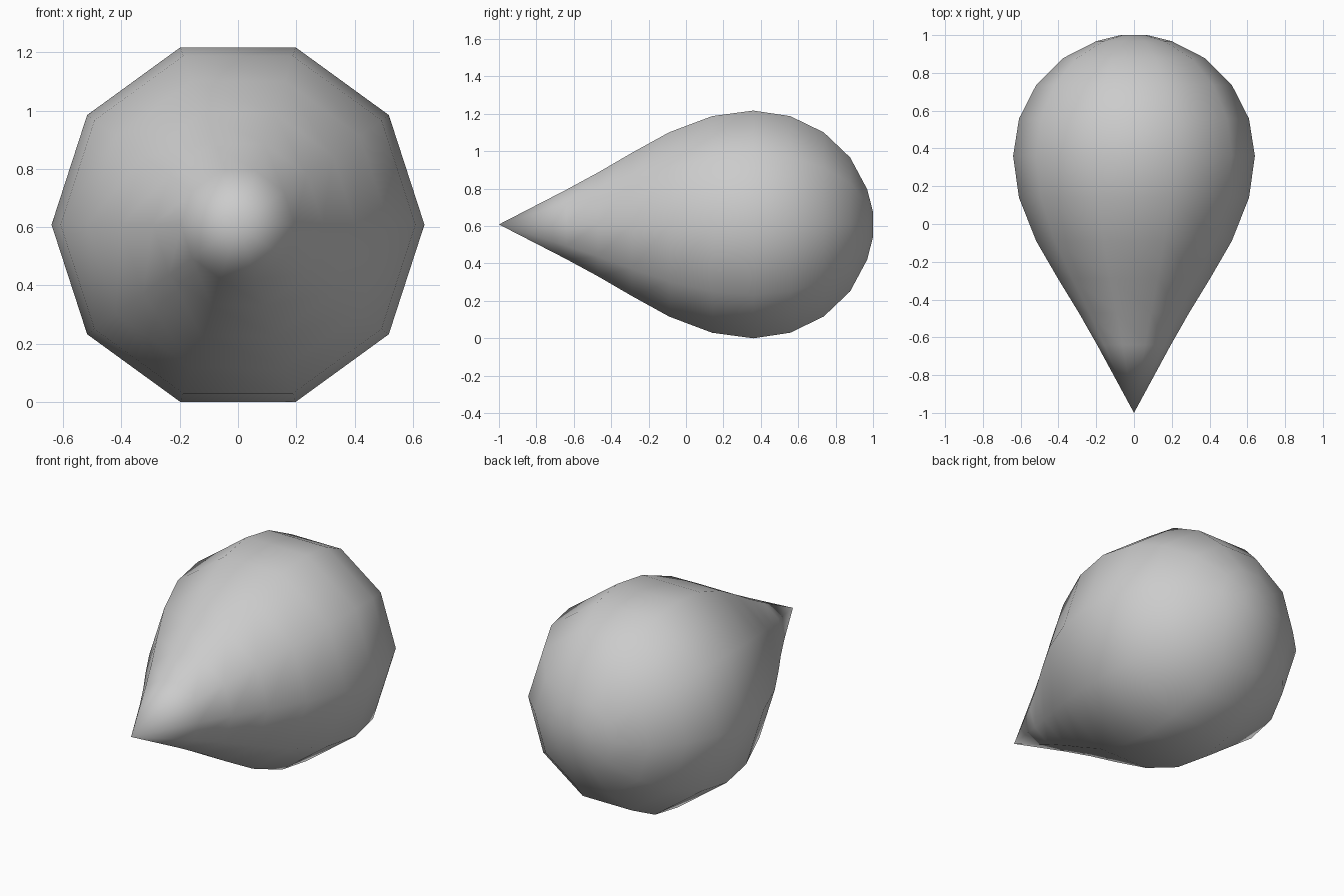
import bpy, bmesh
from math import sin, cos, radians, tau

if "Cube" in bpy.data.objects:
    bpy.data.objects.remove(bpy.data.objects["Cube"])

SIDES, RADIUS = 10, 0.64
CENTRE_Z = RADIUS * sin(radians(72))

# Teardrop profile (y, radius): tapering tail, then a rounded end
profile = [(-0.64, 0.195), (-0.47, 0.292), (-0.29, 0.402), (-0.09, 0.518), (0.14, 0.609)]
profile += [(0.36 + RADIUS * sin(radians(a)), RADIUS * cos(radians(a))) for a in range(0, 73, 18)]
profile.append((1.0, 0.07))

bm = bmesh.new()
tip = bm.verts.new((0, -1, CENTRE_Z))
rings = [[bm.verts.new((r * cos(tau * i / SIDES), y, CENTRE_Z + r * sin(tau * i / SIDES)))
          for i in range(SIDES)] for y, r in profile]

# Skin the rings, close the pointed tail and the small blunt cap
for i in range(SIDES):
    j = (i + 1) % SIDES
    bm.faces.new((tip, rings[0][i], rings[0][j]))
    for a, b in zip(rings, rings[1:]):
        bm.faces.new((a[i], b[i], b[j], a[j]))
bm.faces.new(rings[-1])
bmesh.ops.recalc_face_normals(bm, faces=bm.faces)
for f in bm.faces:
    f.smooth = True

mesh = bpy.data.meshes.new("teardrop")
bm.to_mesh(mesh)
bm.free()
bpy.context.collection.objects.link(bpy.data.objects.new("teardrop", mesh))
